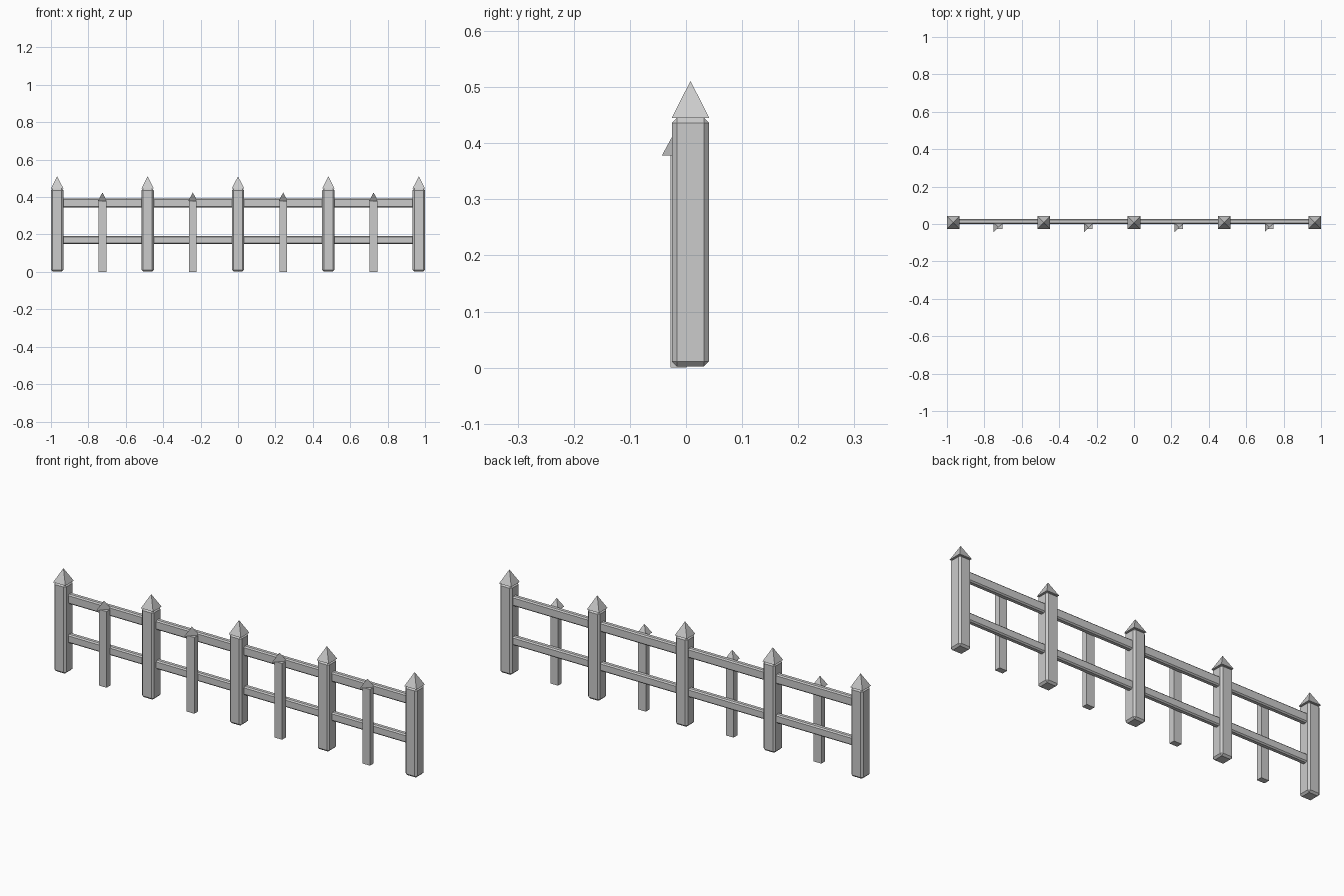
import bpy
import bmesh
from math import radians, sqrt

if "Cube" in bpy.data.objects:
    bpy.data.objects.remove(bpy.data.objects["Cube"])

# Pale cool grey paint
PAINT = bpy.data.materials.new("pale_grey")
PAINT.diffuse_color = (0.82, 0.825, 0.84, 1)
PAINT.use_nodes = True
PAINT.node_tree.nodes["Principled BSDF"].inputs["Base Color"].default_value = PAINT.diffuse_color


def box(name, x, y, z, bevel=0.0):
    """Box from (min, max) ranges, with optional one-step chamfer."""
    center = [(a + b) / 2 for a, b in (x, y, z)]
    bpy.ops.mesh.primitive_cube_add(size=1, location=center)
    ob = bpy.context.object
    ob.name = name
    ob.scale = [b - a for a, b in (x, y, z)]
    bpy.ops.object.transform_apply(location=False, rotation=False, scale=True)
    ob.data.materials.append(PAINT)
    if bevel:
        m = ob.modifiers.new("chamfer", 'BEVEL')
        m.width = bevel
        m.segments = 1
    return ob


def pyramid(name, x, y, z0, z1, half, cut=False):
    """Square pyramid; cut removes the front right base corner."""
    bpy.ops.mesh.primitive_cone_add(vertices=4, radius1=half * sqrt(2), radius2=0,
                                    depth=z1 - z0, location=(x, y, (z0 + z1) / 2),
                                    rotation=(0, 0, radians(45)))
    bpy.ops.object.transform_apply(location=False, rotation=True, scale=False)
    ob = bpy.context.object
    ob.name = name
    ob.data.materials.append(PAINT)
    if cut:
        bm = bmesh.new()
        bm.from_mesh(ob.data)
        corner = max(bm.verts, key=lambda v: v.co.x - v.co.y)
        bmesh.ops.delete(bm, geom=[corner], context='VERTS')
        bmesh.ops.convex_hull(bm, input=bm.verts[:])
        bmesh.ops.recalc_face_normals(bm, faces=bm.faces[:])
        bm.to_mesh(ob.data)
        bm.free()
    return ob


# Main posts with chamfered edges and pointed caps
POST_Y, POST_HALF = 0.008, 0.033
for i in range(5):
    x = (i - 2) * 0.4833
    box(f"post_{i + 1}", (x - POST_HALF, x + POST_HALF),
        (POST_Y - POST_HALF, POST_Y + POST_HALF), (0.002, 0.445), 0.009)
    pyramid(f"post_cap_{i + 1}", x, POST_Y, 0.445, 0.511, 0.0335)

# Thin pickets fixed to the front of the rails, with small caps
for i in range(4):
    x = (i - 1.5) * 0.4833
    box(f"picket_{i + 1}", (x - 0.021, x + 0.021), (-0.028, 0.001), (0.0, 0.379))
    pyramid(f"picket_cap_{i + 1}", x, -0.018, 0.378, 0.424, 0.025, cut=True)

# Two long rails running through the posts
for name, z0, z1 in (("lower_rail", 0.149, 0.192), ("upper_rail", 0.344, 0.392)):
    box(name, (-0.96, 0.96), (0.0, 0.028), (z0, z1), 0.006)
